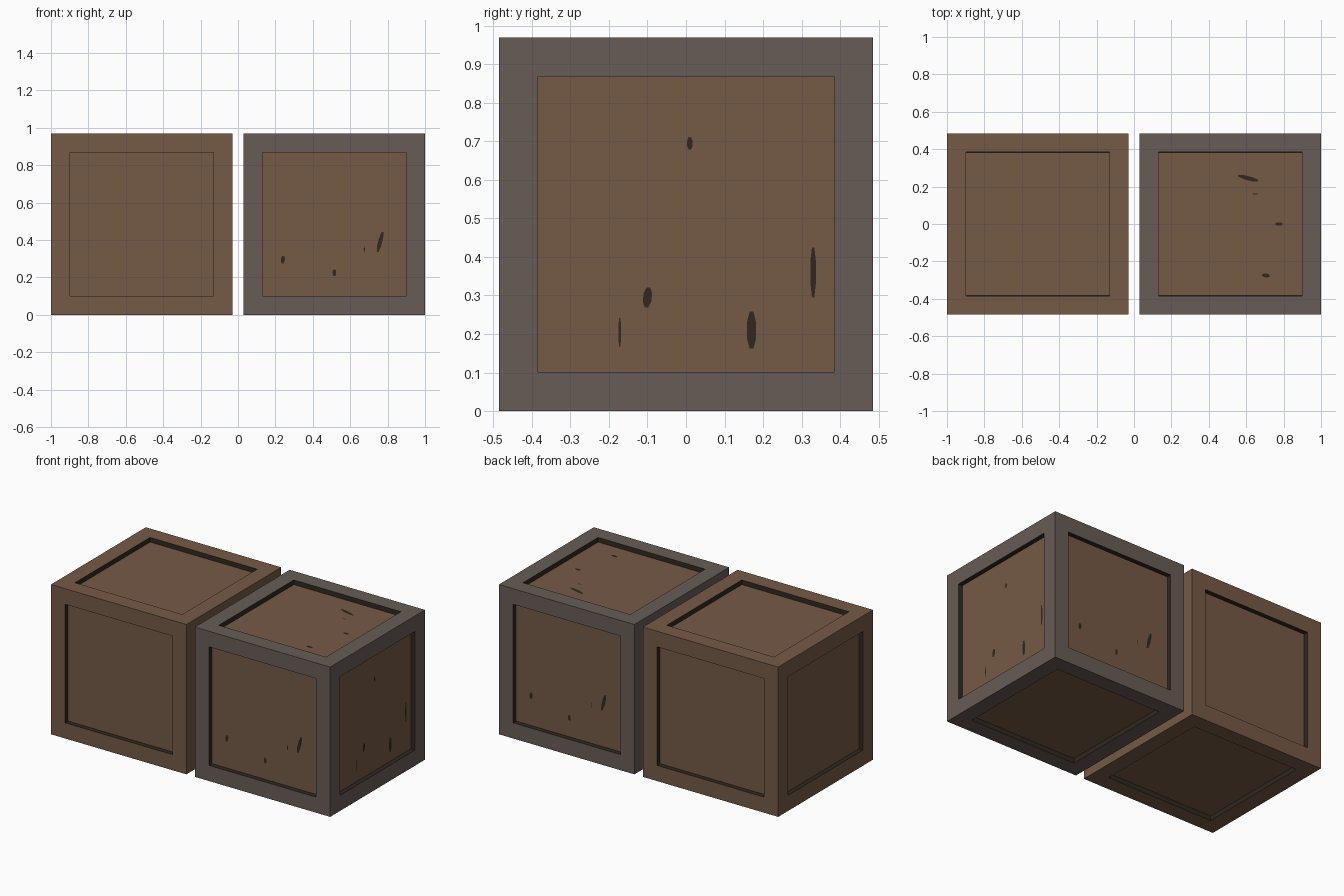
import bpy, bmesh, math
from mathutils import Vector, Matrix

if "Cube" in bpy.data.objects:
    bpy.data.objects.remove(bpy.data.objects["Cube"])

S, H, DEPTH, INSET = 0.97, 0.485, 0.03, 0.143


def mat(name, rgb):
    m = bpy.data.materials.new(name)
    m.diffuse_color = (*rgb, 1)
    m.use_nodes = True
    m.node_tree.nodes["Principled BSDF"].inputs["Base Color"].default_value = m.diffuse_color
    return m


brown = mat("brown wood", (0.178, 0.102, 0.061))
grey = mat("grey brown frame", (0.136, 0.107, 0.093))
dark = mat("dark groove", (0.030, 0.021, 0.014))


def finish(bm, name, mats):
    me = bpy.data.meshes.new(name)
    bm.to_mesh(me)
    bm.free()
    for m in mats:
        me.materials.append(m)
    ob = bpy.data.objects.new(name, me)
    bpy.context.collection.objects.link(ob)
    return ob


# crate: cube with a sunken panel and dark groove walls on all six sides
def crate(name, x, frame):
    bm = bmesh.new()
    bmesh.ops.create_cube(bm, size=S, matrix=Matrix.Translation((x, 0, H)))
    panels = bm.faces[:]
    bmesh.ops.inset_individual(bm, faces=panels, thickness=INSET)
    walls = bmesh.ops.inset_individual(bm, faces=panels, thickness=0.0005, depth=-DEPTH)
    for f in walls["faces"]:
        f.material_index = 2
    for f in panels:
        f.material_index = 1
    return finish(bm, name, [frame, brown, dark])


crate("wooden_crate", -0.515, brown)
crate("framed_crate", 0.515, grey)

# worn marks on the framed crate: u, v from panel centre, half width, half height, lean
front_marks = [(0.245, -0.095, 0.012, 0.058, -0.25), (-0.275, -0.19, 0.011, 0.022, -0.1),
               (0.0, -0.26, 0.010, 0.020, 0), (0.16, -0.135, 0.003, 0.018, 0)]
side_marks = [(-0.10, -0.19, 0.012, 0.028, -0.1), (0.17, -0.275, 0.013, 0.052, 0),
              (0.33, -0.125, 0.008, 0.07, 0), (0.01, 0.21, 0.008, 0.017, 0),
              (-0.172, -0.28, 0.004, 0.04, 0)]
X, Y, Z = Vector((1, 0, 0)), Vector((0, 1, 0)), Vector((0, 0, 1))
sides = [("front", X, Z, front_marks), ("back", -X, Z, front_marks),
         ("right", Y, Z, side_marks), ("left", -Y, Z, side_marks),
         ("top", Y, -X, front_marks)]
for side, u, v, marks in sides:
    n = u.cross(v)
    bm = bmesh.new()
    for mu, mv, w, h, lean in marks:
        c = Vector((0.515, 0, H)) + u * mu + v * mv + n * (H - DEPTH + 0.002)
        ring = []
        for k in range(8):
            a = math.tau * (k + 0.5) / 8
            p, q = w * math.cos(a), h * math.sin(a)
            ring.append(bm.verts.new(c + u * (p - lean * q) + v * q))
        bm.faces.new(ring)
    finish(bm, side + "_worn_marks", [dark])
